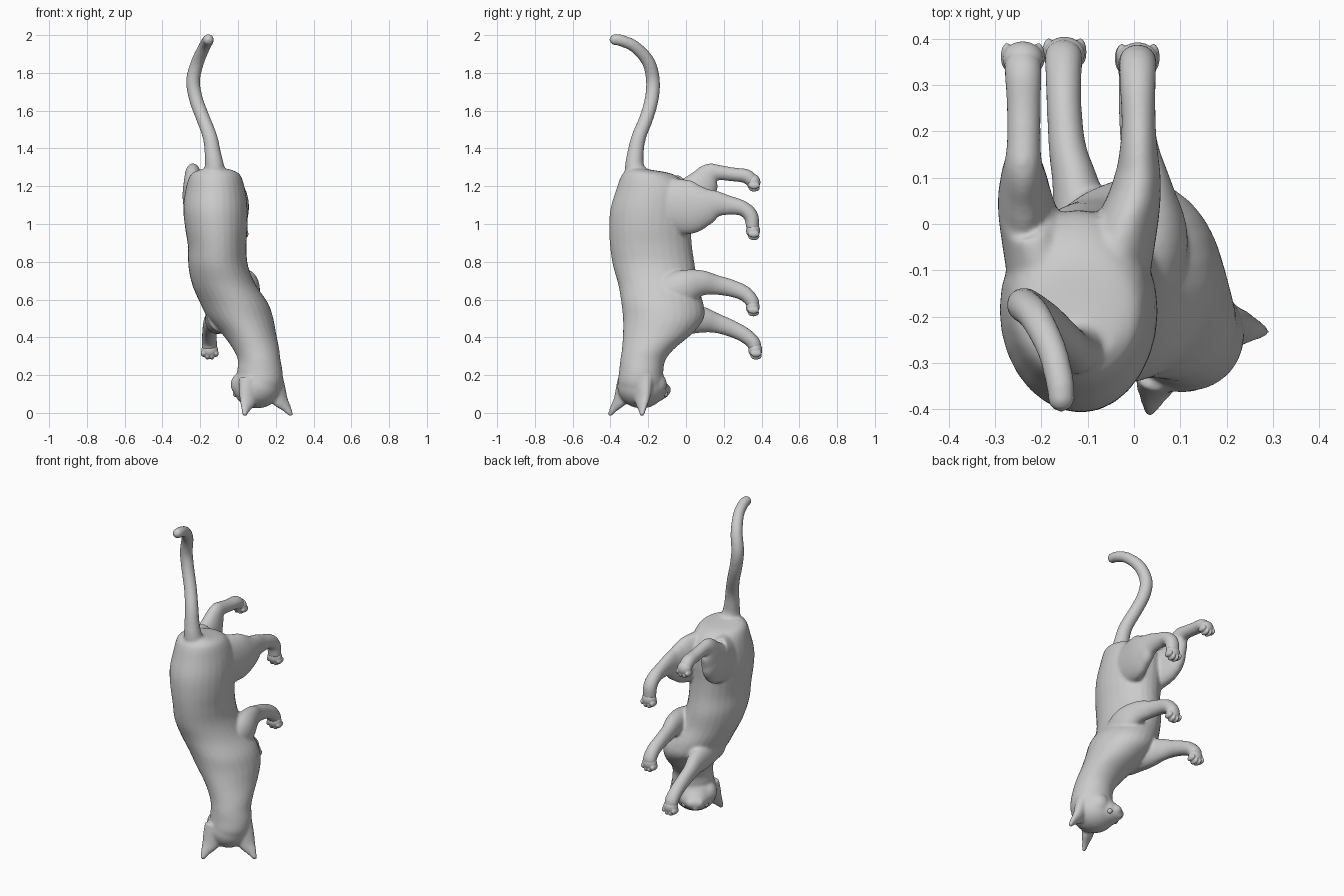
import bpy, bmesh, math
from mathutils import Matrix, Vector

IDENT = Matrix.Identity(4)
bm = bmesh.new()


def ball(center, radii, frame=IDENT):
    m = frame @ Matrix.Translation(center) @ Matrix.Diagonal((*radii, 1))
    bmesh.ops.create_uvsphere(bm, u_segments=32, v_segments=20, radius=1, matrix=m)


def loft(points, frame=IDENT, axis=None, sub=5, n=28):
    """Tube through (x, y, z, side radius, other radius), smoothly interpolated."""
    p = [Vector(v) for v in points]
    p = [2 * p[0] - p[1]] + p + [2 * p[-1] - p[-2]]
    path = []
    for a, b, c, d in zip(p, p[1:], p[2:], p[3:]):
        for k in range(sub):
            t = k / sub
            path.append(0.5 * (2 * b + (c - a) * t + (2 * a - 5 * b + 4 * c - d) * t ** 2
                               + (3 * b - a - 3 * c + d) * t ** 3))
    path.append(p[-2])
    rings = []
    for i, v in enumerate(path):
        nxt, prv = path[min(i + 1, len(path) - 1)], path[max(i - 1, 0)]
        tan = (axis or Vector((nxt - prv)[:3])).normalized()
        side = Vector((1, 0, 0))
        side = (side - tan * side.dot(tan)).normalized()
        up = tan.cross(side)
        ring = []
        for j in range(n):
            t = 2 * math.pi * j / n
            co = Vector(v[:3]) + side * v[3] * math.cos(t) + up * v[4] * math.sin(t)
            ring.append(bm.verts.new(frame @ co))
        rings.append(ring)
    for r, q in zip(rings, rings[1:]):
        for j in range(n):
            k = (j + 1) % n
            bm.faces.new((r[j], r[k], q[k], q[j]))
    bm.faces.new(rings[0][::-1])
    bm.faces.new(rings[-1])


def finish(name, voxel, rounds):
    """Fuse the volumes gathered so far into one smooth skin."""
    global bm
    bmesh.ops.recalc_face_normals(bm, faces=bm.faces)
    mesh = bpy.data.meshes.new(name)
    bm.to_mesh(mesh)
    bm.free()
    bm = bmesh.new()
    obj = bpy.data.objects.new(name, mesh)
    bpy.context.collection.objects.link(obj)
    remesh = obj.modifiers.new("fuse", 'REMESH')
    remesh.mode = 'VOXEL'
    remesh.voxel_size = voxel
    remesh.use_smooth_shade = True
    soften = obj.modifiers.new("soften", 'SMOOTH')
    soften.factor = 0.5
    soften.iterations = rounds


# Torso and neck, rump at the top
loft([(-.12, -.25, 1.29, .08, .05), (-.12, -.20, 1.26, .132, .14), (-.12, -.175, 1.18, .158, .195),
      (-.12, -.185, 1.08, .17, .215), (-.115, -.19, .98, .165, .217), (-.11, -.185, .88, .155, .217),
      (-.105, -.17, .78, .158, .217), (-.075, -.15, .68, .168, .209), (-.02, -.125, .58, .18, .217),
      (.015, -.12, .50, .172, .214), (.058, -.15, .42, .144, .184), (.095, -.20, .34, .123, .139),
      (.112, -.228, .28, .113, .12), (.116, -.237, .22, .12, .117), (.118, -.24, .16, .118, .12),
      (.118, -.24, .10, .1, .1)], axis=Vector((0, 0, 1)))

# Tail
loft([(-.12, -.23, 1.20, .085, .09), (-.123, -.27, 1.29, .055, .055), (-.133, -.268, 1.37, .044, .044),
      (-.148, -.25, 1.46, .039, .039), (-.185, -.21, 1.56, .037, .037), (-.222, -.182, 1.66, .037, .037),
      (-.238, -.175, 1.76, .037, .037), (-.213, -.20, 1.86, .035, .035),
      (-.178, -.27, 1.938, .032, .032), (-.16, -.34, 1.97, .031, .031), (-.157, -.372, 1.976, .029, .029)])
ball((-.157, -.376, 1.976), (.03, .03, .03))

# Hind legs
loft([(-.06, -.14, 1.10, .09, .15), (-.008, .02, 1.088, .063, .143), (.008, .10, 1.094, .05, .107),
      (.01, .16, 1.105, .041, .073), (.01, .22, 1.10, .037, .053), (.008, .30, 1.083, .039, .041),
      (.008, .345, 1.04, .041, .039), (.008, .353, .97, .04, .034)])
loft([(-.18, -.14, 1.11, .09, .15), (-.23, .02, 1.135, .063, .13), (-.238, .08, 1.20, .052, .093),
      (-.239, .125, 1.262, .042, .062), (-.238, .17, 1.272, .037, .042), (-.238, .25, 1.262, .037, .037),
      (-.239, .32, 1.253, .04, .038), (-.24, .355, 1.222, .04, .036)])

# Front legs
loft([(.01, -.15, .58, .09, .12), (.045, -.03, .655, .072, .1), (.033, .07, .687, .053, .072),
      (.013, .16, .677, .041, .053), (.005, .24, .66, .038, .046), (.005, .31, .632, .039, .041),
      (.006, .35, .59, .041, .037), (.006, .353, .56, .04, .034)])
loft([(-.08, -.14, .54, .09, .12), (-.11, .0, .505, .065, .09), (-.127, .09, .492, .05, .069),
      (-.143, .16, .475, .041, .053), (-.15, .24, .447, .038, .045), (-.152, .31, .412, .039, .041),
      (-.152, .358, .37, .041, .037), (-.152, .364, .335, .04, .034)])

# Head, upside down and turned; local +y is the face, local -z the crown
head = Matrix.Translation((.10, -.235, .14)) @ Matrix.Rotation(math.radians(34.8), 4, 'Z')
ball((0, 0, 0), (.126, .13, .116), head)
ball((0, .08, -.015), (.085, .072, .07), head)
ball((0, .118, -.022), (.055, .05, .048), head)
ball((0, .15, -.045), (.018, .018, .016), head)
for s in (-1, 1):
    ball((s * .022, .135, -.018), (.033, .034, .032), head)
    ball((s * .065, .045, .01), (.06, .06, .065), head)
    # Ear
    loft([(s * .068, -.04, .03, .07, .05), (s * .098, -.062, -.06, .055, .033),
          (s * .13, -.085, -.112, .031, .019), (s * .152, -.104, -.155, .012, .011)], head)
finish("cat_body", 0.0075, 12)

# Paws with four toes each
for name, x, y, z in (("hind_paw_right", .008, .355, .965), ("hind_paw_left", -.24, .357, 1.222),
                      ("front_paw_right", .006, .353, .562), ("front_paw_left", -.15, .367, .333)):
    ball((x, y, z), (.044, .037, .042))
    for dx, dz in ((-.034, -.018), (-.012, -.032), (.012, -.032), (.034, -.018)):
        ball((x + dx, y + .004, z + dz), (.0135, .03, .019))
    finish(name, 0.004, 4)

# Eyes
for name, s in (("left_eye", -1), ("right_eye", 1)):
    bpy.ops.mesh.primitive_uv_sphere_add(segments=24, ring_count=16, radius=.016,
                                         location=head @ Vector((s * .06, .108, -.04)))
    bpy.context.object.name = name
    bpy.ops.object.shade_smooth()
